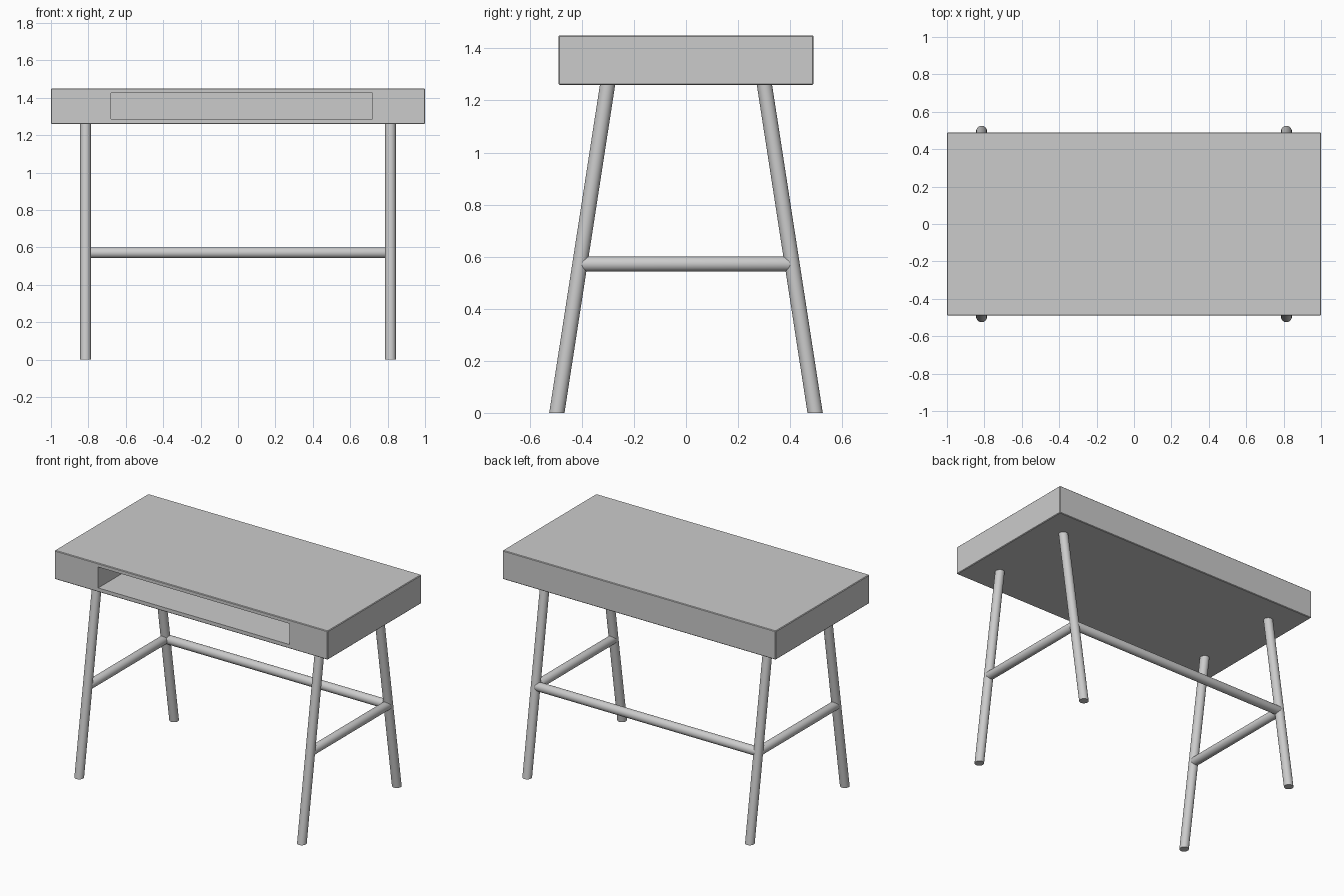
import bpy, bmesh
from mathutils import Vector

default = bpy.data.objects.get("Cube")
if default:
    bpy.data.objects.remove(default, do_unlink=True)

grey = bpy.data.materials.new("plain_grey")
grey.use_nodes = True
grey.diffuse_color = (0.6, 0.6, 0.6, 1)
grey.node_tree.nodes["Principled BSDF"].inputs["Base Color"].default_value = (0.6, 0.6, 0.6, 1)

RADIUS = 0.029
LEG_X = 0.815
FOOT_Y, TOP_Y = 0.496, 0.301      # leg centre at the floor and under the top
TOP_Z = 1.26
RAIL_Z = 0.572
RAIL_Y = FOOT_Y + (TOP_Y - FOOT_Y) * RAIL_Z / TOP_Z


def finish(bm, name):
    mesh = bpy.data.meshes.new(name)
    bmesh.ops.recalc_face_normals(bm, faces=bm.faces)
    bm.to_mesh(mesh)
    bm.free()
    obj = bpy.data.objects.new(name, mesh)
    bpy.context.collection.objects.link(obj)
    mesh.materials.append(grey)
    return obj


def smooth(obj):
    bpy.ops.object.select_all(action="DESELECT")
    obj.select_set(True)
    bpy.context.view_layer.objects.active = obj
    bpy.ops.object.shade_smooth_by_angle(angle=0.7)


def rod(name, start, end, level_ends=False, chamfer=0.0):
    """Round bar between two points; level_ends cuts both ends horizontally."""
    start, end = Vector(start), Vector(end)
    axis = end - start
    bm = bmesh.new()
    bmesh.ops.create_cone(bm, cap_ends=True, segments=32, radius1=RADIUS,
                          radius2=RADIUS, depth=axis.length)
    if chamfer:
        rims = [e for e in bm.edges if abs(e.verts[0].co.z - e.verts[1].co.z) < 1e-4]
        bmesh.ops.bevel(bm, geom=rims, offset=chamfer, segments=3,
                        profile=0.5, affect="EDGES")
    turn = axis.to_track_quat("Z", "Y")
    middle = (start + end) / 2
    direction = axis.normalized()
    for v in bm.verts:
        at_top = v.co.z > 0
        v.co = turn @ v.co + middle
        if level_ends:
            goal = end.z if at_top else start.z
            v.co += direction * (goal - v.co.z) / direction.z
    smooth(finish(bm, name))


# Desktop box with softened edges and an open compartment in its front
bm = bmesh.new()
bmesh.ops.create_cube(bm, size=1)
for v in bm.verts:
    v.co = Vector((v.co.x * 2, v.co.y * 0.98, v.co.z * 0.19 + 1.355))
bmesh.ops.bevel(bm, geom=bm.edges[:], offset=0.004, segments=1, affect="EDGES")
bm.normal_update()
front = min(bm.faces, key=lambda f: f.calc_center_median().y)
bmesh.ops.inset_individual(bm, faces=[front], thickness=0.02)
for v in front.verts:
    v.co.x = 0.72 if v.co.x > 0 else -0.68
    v.co.z = 1.425 if v.co.z > 1.355 else 1.287
pocket = bmesh.ops.extrude_discrete_faces(bm, faces=[front])["faces"][0]
for v in pocket.verts:
    v.co.y = 0.46
finish(bm, "desktop_box")

# Splayed legs and the rail joining each pair
for side, sx in (("left", 1), ("right", -1)):
    x = sx * LEG_X
    for end, sy in (("front", -1), ("back", 1)):
        rod(f"{end}_{side}_leg", (x, sy * FOOT_Y, 0), (x, sy * TOP_Y, TOP_Z + 0.002),
            level_ends=True)
    rod(f"{side}_side_rail", (x, -RAIL_Y, RAIL_Z), (x, RAIL_Y, RAIL_Z), chamfer=0.012)

# Long rail between the back legs
rod("back_rail", (-LEG_X, RAIL_Y, RAIL_Z), (LEG_X, RAIL_Y, RAIL_Z), chamfer=0.012)
